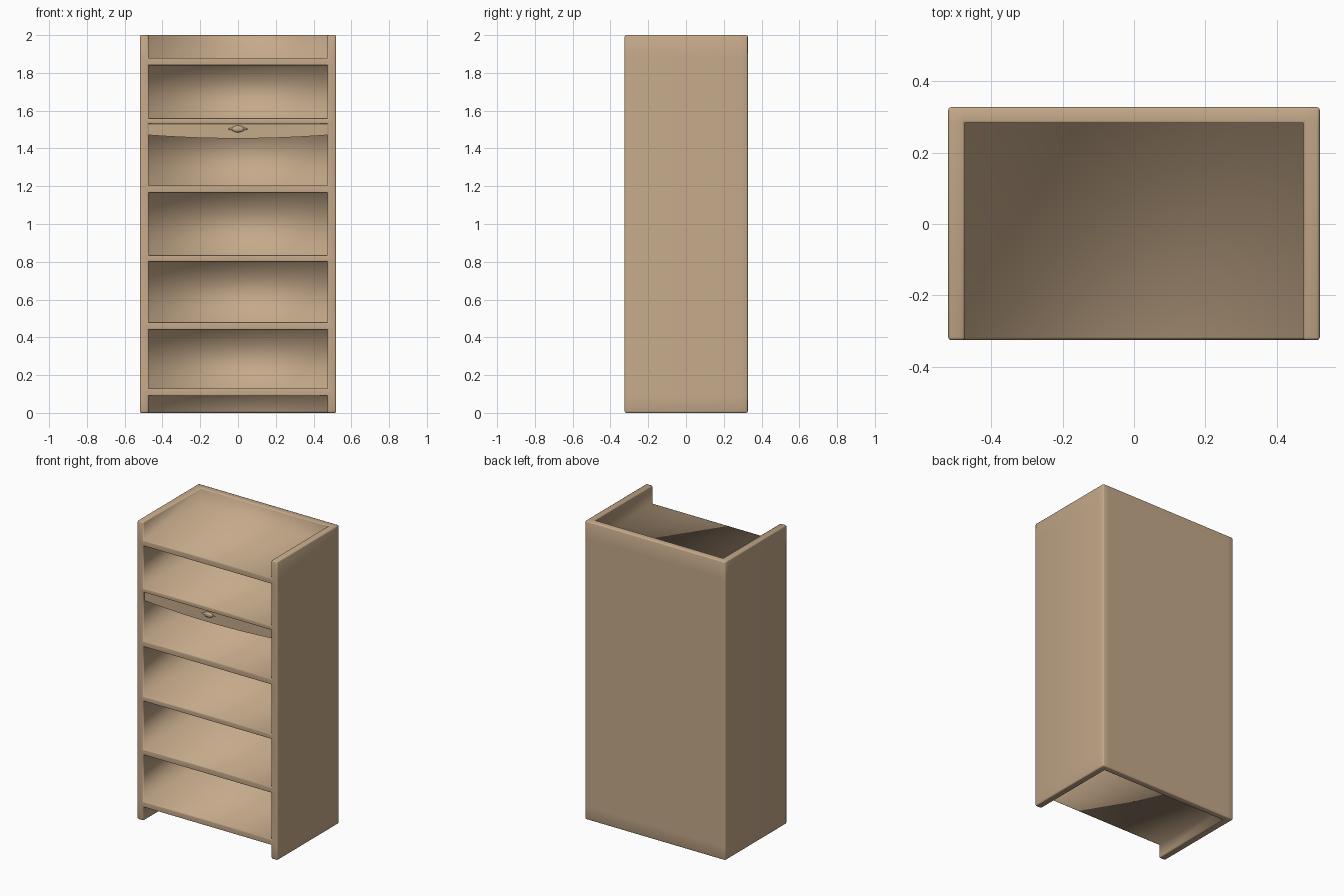
import bpy, bmesh, math
from mathutils import Vector

cube = bpy.data.objects.get("Cube")
if cube:
    bpy.data.objects.remove(cube, do_unlink=True)

wood = bpy.data.materials.new("tan_wood")
wood.use_nodes = True
TAN = (0.56, 0.40, 0.255, 1)
wood.diffuse_color = TAN
wood.node_tree.nodes["Principled BSDF"].inputs["Base Color"].default_value = TAN


def finish(name, bm, smooth=True):
    mesh = bpy.data.meshes.new(name)
    bm.to_mesh(mesh)
    bm.free()
    mesh.materials.append(wood)
    for p in mesh.polygons:
        p.use_smooth = smooth
    obj = bpy.data.objects.new(name, mesh)
    bpy.context.collection.objects.link(obj)
    return obj


# Carcass: a grid of cells where walls, back and shelves are solid
xs = [-0.52, -0.473, 0.473, 0.52]
ys = [-0.325, 0.282, 0.327]
zs = [0, 0.09, 0.13, 0.44, 0.48, 0.80, 0.835, 1.165, 1.205, 1.53, 1.56, 1.84, 1.88, 2]
levels = (xs, ys, zs)


def solid(c):
    if any(not 0 <= c[a] < len(levels[a]) - 1 for a in range(3)):
        return False
    return c[0] != 1 or c[1] == 1 or c[2] % 2 == 1


bm = bmesh.new()
verts = {}


def grid_vert(index):
    if index not in verts:
        verts[index] = bm.verts.new([levels[a][index[a]] for a in range(3)])
    return verts[index]


cells = [(i, j, k) for i in range(len(xs) - 1)
         for j in range(len(ys) - 1) for k in range(len(zs) - 1)]
for c in filter(solid, cells):
    for axis in range(3):
        for side in (0, 1):
            neighbour = list(c)
            neighbour[axis] += 2 * side - 1
            if solid(neighbour):
                continue
            u, v = (axis + 1) % 3, (axis + 2) % 3
            ring = []
            for du, dv in ((0, 0), (1, 0), (1, 1), (0, 1)):
                p = list(c)
                p[axis] += side
                p[u] += du
                p[v] += dv
                ring.append(grid_vert(tuple(p)))
            bm.faces.new(ring if side else ring[::-1])
bm.normal_update()

# Rounded outer edges and shelf rims
rims = [e for e in bm.edges if e.is_convex and e.calc_face_angle(0) > 0.5]
bmesh.ops.bevel(bm, geom=rims, offset=0.008, segments=2, profile=0.5,
                affect='EDGES', clamp_overlap=True)
finish("bookcase_carcass", bm)

# Curved valance below the second shelf
bm = bmesh.new()
N = 24
outline = [Vector((-0.473, -0.312, 1.532)), Vector((0.473, -0.312, 1.532))]
for i in range(N + 1):
    x = 0.473 - 0.946 * i / N
    outline.append(Vector((x, -0.312, 1.453 + 0.018 * (x / 0.473) ** 2)))
face = bm.faces.new([bm.verts.new(p) for p in outline])
back = bmesh.ops.extrude_face_region(bm, geom=[face])
bmesh.ops.translate(bm, vec=(0, 0.025, 0),
                    verts=[g for g in back["geom"] if isinstance(g, bmesh.types.BMVert)])
bmesh.ops.recalc_face_normals(bm, faces=bm.faces)
finish("curved_valance", bm, smooth=False)

# Small carved oval ornament with a pointed leaf at each end
for name, x, size in (("valance_ornament", 0, (0.034, 0.012, 0.018)),
                      ("ornament_leaf", 0, (0.052, 0.006, 0.008))):
    bm = bmesh.new()
    bmesh.ops.create_uvsphere(bm, u_segments=16, v_segments=8, radius=1)
    bmesh.ops.scale(bm, vec=size, verts=bm.verts)
    bmesh.ops.translate(bm, vec=(x, -0.312, 1.503), verts=bm.verts)
    finish(name, bm)
